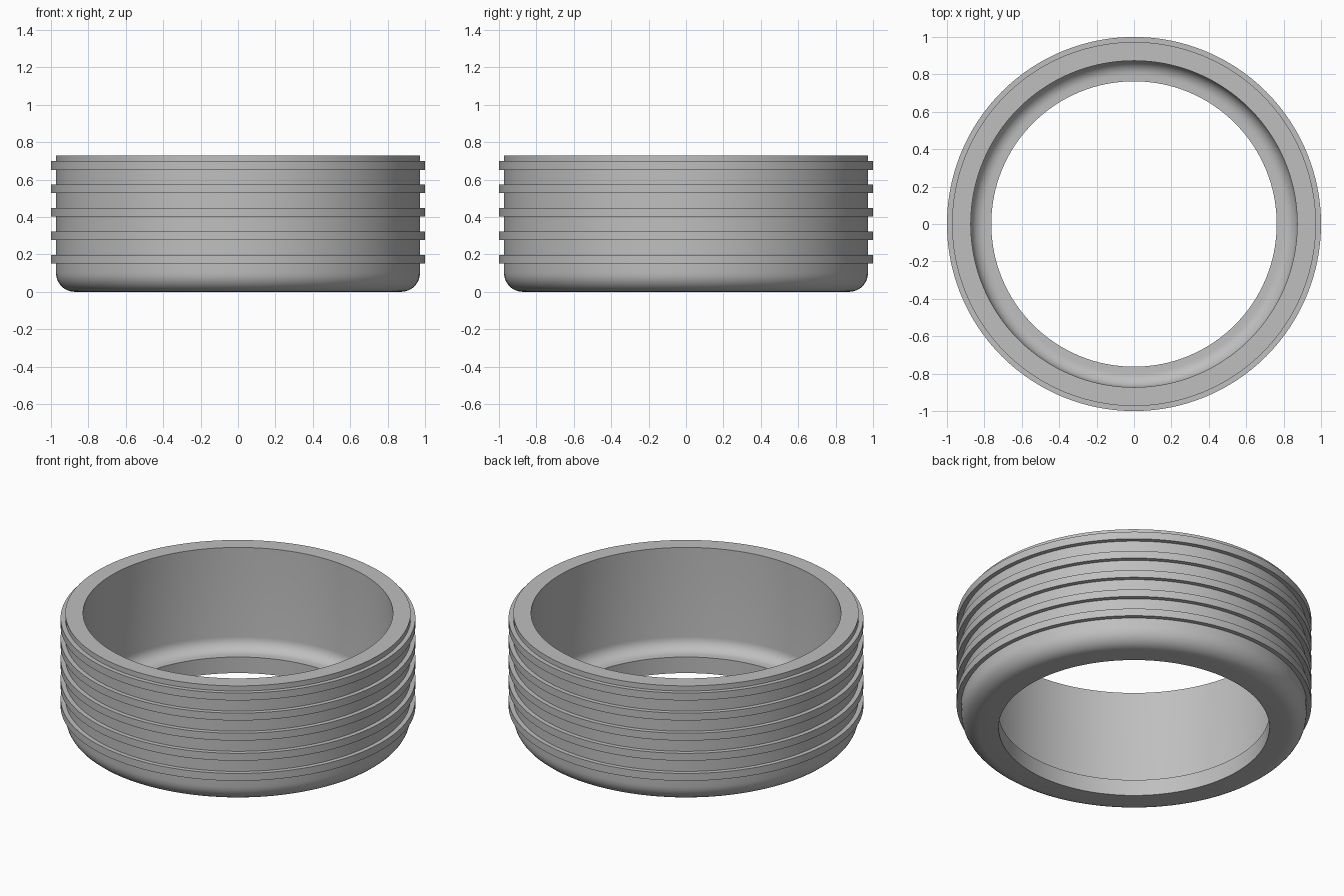
import bpy
import bmesh
from math import radians, sin, cos, tau

cube = bpy.data.objects.get("Cube")
if cube:
    bpy.data.objects.remove(cube, do_unlink=True)

HEIGHT = 0.73
WALL_R, RIDGE_R = 0.973, 1.0
BORE_R, HOLE_R = 0.873, 0.763
FLOOR_Z = 0.1
SEGMENTS = 128

grey = bpy.data.materials.new("plain_grey")
grey.use_nodes = True
colour = (0.52, 0.52, 0.52, 1)
grey.diffuse_color = colour
grey.node_tree.nodes["Principled BSDF"].inputs["Base Color"].default_value = colour


def fillet(cx, cz, radius, start, end, steps=8):
    """Points (r, z) along a circular arc, angles in degrees."""
    angles = [radians(start + (end - start) * i / steps) for i in range(steps + 1)]
    return [(cx + radius * cos(a), cz + radius * sin(a)) for a in angles]


def lathe(name, profile):
    """Revolve a closed (r, z) profile around the z axis."""
    bm = bmesh.new()
    loops = []
    for r, z in profile:
        loops.append([bm.verts.new((r * cos(tau * i / SEGMENTS), r * sin(tau * i / SEGMENTS), z))
                      for i in range(SEGMENTS)])
    for lower, upper in zip(loops, loops[1:] + loops[:1]):
        for i in range(SEGMENTS):
            j = (i + 1) % SEGMENTS
            bm.faces.new((lower[i], lower[j], upper[j], upper[i]))
    bmesh.ops.recalc_face_normals(bm, faces=bm.faces)
    mesh = bpy.data.meshes.new(name)
    bm.to_mesh(mesh)
    bm.free()
    mesh.materials.append(grey)
    obj = bpy.data.objects.new(name, mesh)
    bpy.context.collection.objects.link(obj)
    bpy.ops.object.select_all(action="DESELECT")
    obj.select_set(True)
    bpy.context.view_layer.objects.active = obj
    bpy.ops.object.shade_smooth_by_angle(angle=radians(30))
    return obj


# Rounded outer foot
profile = [(HOLE_R, 0)] + fillet(WALL_R - 0.1, 0.1, 0.1, -90, 0)

# Five square ridges up the outer wall
for i in range(5):
    low = 0.152 + 0.125 * i
    high = low + 0.046
    profile += [(WALL_R, low), (RIDGE_R, low), (RIDGE_R, high), (WALL_R, high)]

# Flat rim, straight bore, and rounded step down to the inner lip
profile += [(WALL_R, HEIGHT), (BORE_R, HEIGHT)]
profile += fillet(BORE_R - 0.075, FLOOR_Z + 0.075, 0.075, 0, -90)
profile += [(HOLE_R, FLOOR_Z)]

lathe("ridged_ring", profile)
